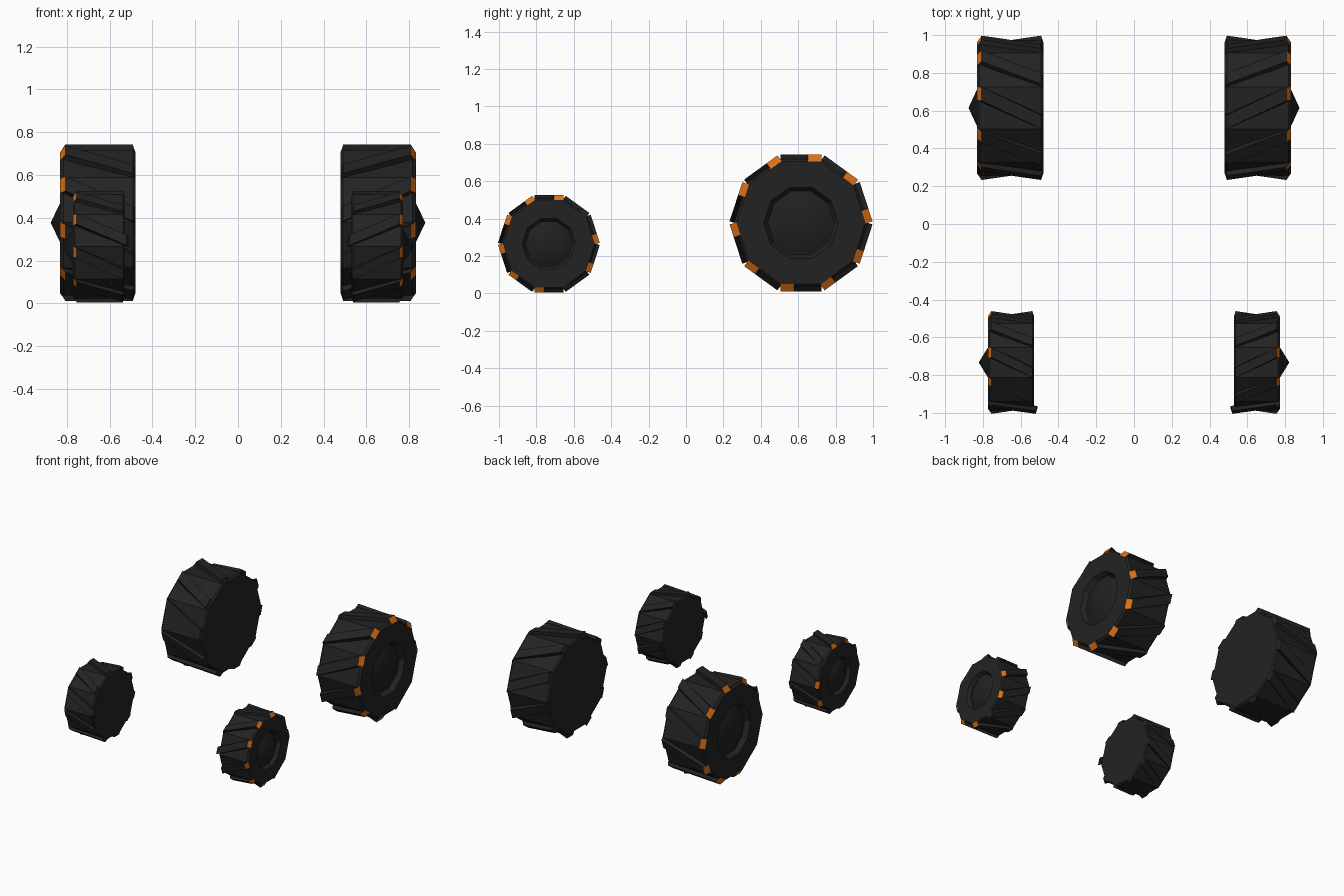
import bpy, bmesh, math
from mathutils import Vector

if "Cube" in bpy.data.objects:
    bpy.data.objects.remove(bpy.data.objects["Cube"])


def material(name, rgb):
    m = bpy.data.materials.new(name)
    m.diffuse_color = (*rgb, 1)
    m.use_nodes = True
    m.node_tree.nodes["Principled BSDF"].inputs["Base Color"].default_value = m.diffuse_color
    return m


RUBBER = material("black rubber", (0.0165, 0.0165, 0.0165))
HUB = material("dark hub", (0.0145, 0.0145, 0.0145))
ORANGE = material("orange", (0.70, 0.165, 0.008))
N = 10
COS = math.cos(math.pi / N)


def finish(bm, name, mats):
    bmesh.ops.recalc_face_normals(bm, faces=bm.faces)
    me = bpy.data.meshes.new(name)
    bm.to_mesh(me)
    bm.free()
    for m in mats:
        me.materials.append(m)
    ob = bpy.data.objects.new(name, me)
    bpy.context.collection.objects.link(ob)
    return ob


def lathe(name, profile, side, cy, cz, mat, smooth=False):
    """Ten-sided turned part; profile holds (x, radius), radius 0 closes to a point."""
    bm = bmesh.new()
    rings = []
    for x, r in profile:
        if r == 0:
            rings.append([bm.verts.new((side * x, cy, cz))] * N)
        else:
            rings.append([bm.verts.new((side * x, cy + r * math.cos(2 * math.pi * i / N),
                                        cz + r * math.sin(2 * math.pi * i / N))) for i in range(N)])
    for a, b in zip(rings, rings[1:]):
        for i in range(N):
            j = (i + 1) % N
            f = bm.faces.new(list(dict.fromkeys((a[i], a[j], b[j], b[i]))))
            f.smooth = smooth
    return finish(bm, name, [mat])


def treads(name, side, cy, cz, s, xi, xo, plain=(), longer=None):
    """One diagonal tapered lug on each flat of the tyre, with an orange outer end."""
    bm = bmesh.new()
    for k in range(N):
        a = 2 * math.pi * (k + 0.5) / N
        out = Vector((0, math.cos(a), math.sin(a)))
        tan = Vector((0, math.sin(a), -math.cos(a)))
        inner = xi - (0.018 if k == longer else 0)

        def v(x, t, h):
            p = Vector((side * x, cy, cz)) + out * h * s + tan * t * s
            return bm.verts.new(p)
        base, top = [], []
        for x, dx, t in ((inner, 0.012, -0.11), (inner, 0.012, -0.038),
                         (xo, -0.025, 0.11), (xo, -0.025, 0.038)):
            base.append(v(x, t, 0.328))
            top.append(v(x + dx * s, t, 0.366))
        bm.faces.new(base)
        bm.faces.new(top)
        for i in range(4):
            j = (i + 1) % 4
            f = bm.faces.new((base[i], base[j], top[j], top[i]))
            if i == 2 and k not in plain:
                f.material_index = 1
    return finish(bm, name, [RUBBER, ORANGE])


def wheel(label, side, cy, cz, s, xi, xo, apex, plain=(), longer=None):
    r = 0.341 / COS * s
    dish = xo - 0.035 * s
    # tyre: flat back, bevelled shoulders, stepped recess on the outside
    lathe(label + "_tyre", [(xi, 0), (xi, r - 0.01 * s), (xi + 0.012 * s, r), (xo - 0.015 * s, r),
                            (xo, r - 0.014 * s), (xo, 0.20 * s), (dish, 0.178 * s), (dish, 0)],
          side, cy, cz, RUBBER)
    # pointed hub cap
    lathe(label + "_hub", [(dish - 0.002, 0.176 * s), (apex, 0)], side, cy, cz, HUB, True)
    treads(label + "_treads", side, cy, cz, s, xi, xo, plain, longer)


for side, word in ((1, "right"), (-1, "left")):
    wheel("rear_" + word + "_wheel", side, 0.615, 0.377, 1.0, 0.48, 0.832, 0.876)
    wheel("front_" + word + "_wheel", side, -0.733, 0.265, 0.712, 0.53, 0.772, 0.822,
          plain=(1, 8), longer=4)
